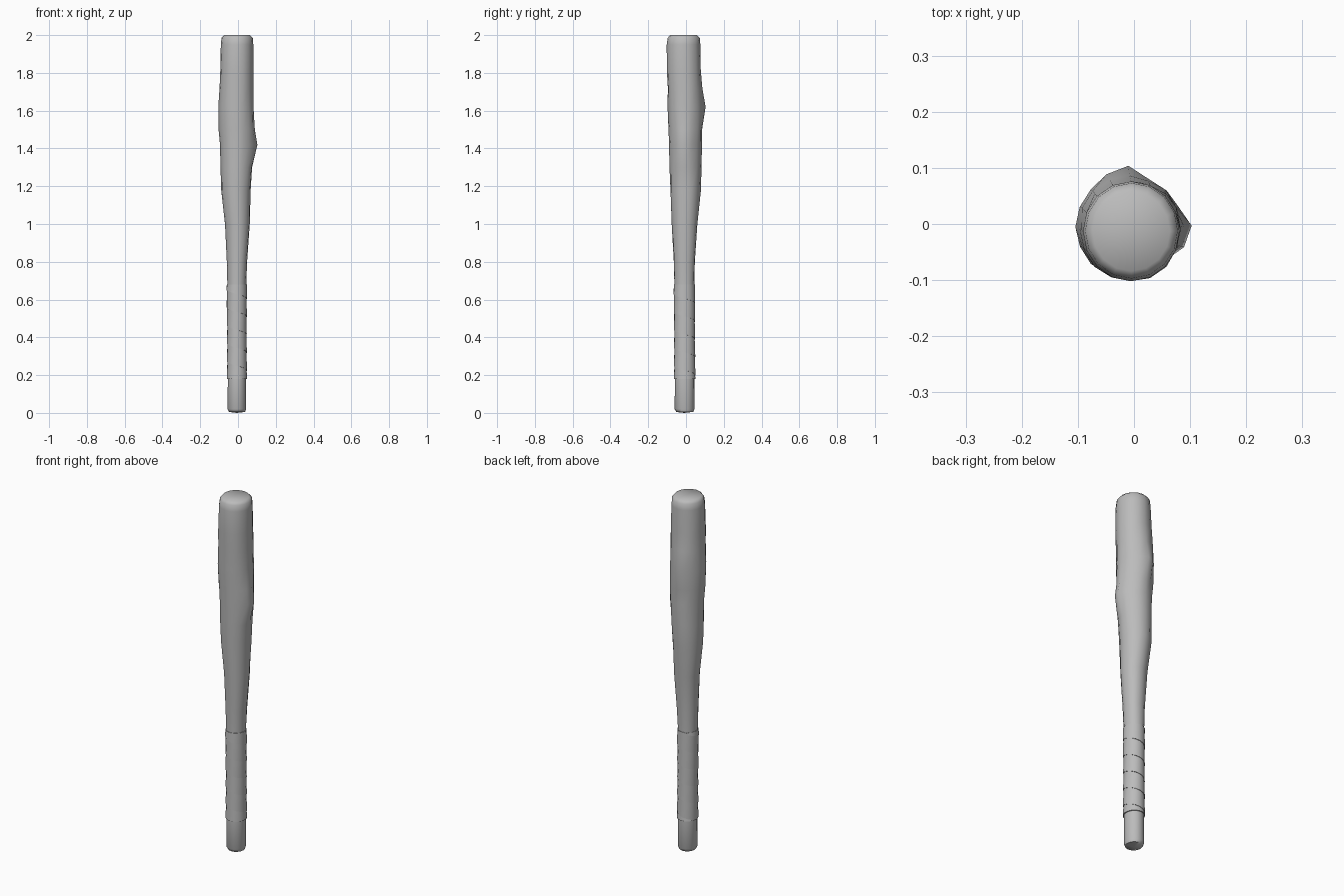
import bpy, bmesh, math, random

if "Cube" in bpy.data.objects:
    bpy.data.objects.remove(bpy.data.objects["Cube"])

random.seed(4)
SIDES = 16
wood = bpy.data.materials.new("plain_grey")
wood.diffuse_color = (0.5, 0.5, 0.5, 1)
wood.use_nodes = True
wood.node_tree.nodes["Principled BSDF"].inputs["Base Color"].default_value = wood.diffuse_color

# Shaft profile: height, x min, x max, y min, y max
PROFILE = [
    (0.005, -.048, .038, -.052, .038), (0.02, -.055, .043, -.060, .045),
    (0.18, -.054, .043, -.059, .045), (0.42, -.053, .041, -.058, .043),
    (0.66, -.056, .043, -.061, .044), (0.80, -.060, .050, -.065, .047),
    (1.00, -.070, .064, -.075, .061), (1.18, -.090, .068, -.083, .078),
    (1.30, -.091, .076, -.086, .083), (1.42, -.094, .083, -.089, .083),
    (1.50, -.101, .084, -.092, .084), (1.62, -.103, .083, -.097, .086),
    (1.72, -.099, .083, -.098, .085), (1.82, -.095, .083, -.102, .079),
    (1.95, -.091, .081, -.102, .076), (1.985, -.087, .078, -.097, .073),
    (2.00, -.074, .064, -.084, .058),
]
# Knots: height, angle, bulge
KNOTS = [(1.42, -0.1, .021), (1.62, 1.7, .018)]


def surface(z, a, extra=0.0):
    """Point on the shaft at height z and angle a, pushed out by extra."""
    for lo, hi in zip(PROFILE, PROFILE[1:]):
        if z <= hi[0]:
            break
    t = min(max((z - lo[0]) / (hi[0] - lo[0]), 0), 1)
    x0, x1, y0, y1 = (p + (q - p) * t for p, q in zip(lo[1:], hi[1:]))
    for kz, ka, size in KNOTS:
        d = (a - ka + math.pi) % math.tau - math.pi
        extra += size * math.exp(-((z - kz) / .06) ** 2 - (d / .4) ** 2)
    return ((x0 + x1) / 2 + ((x1 - x0) / 2 + extra) * math.cos(a),
            (y0 + y1) / 2 + ((y1 - y0) / 2 + extra) * math.sin(a), z)


def finish(bm, name, angle):
    bmesh.ops.recalc_face_normals(bm, faces=bm.faces)
    mesh = bpy.data.meshes.new(name)
    bm.to_mesh(mesh)
    bm.free()
    mesh.materials.append(wood)
    obj = bpy.data.objects.new(name, mesh)
    bpy.context.collection.objects.link(obj)
    bpy.ops.object.select_all(action='DESELECT')
    obj.select_set(True)
    bpy.context.view_layer.objects.active = obj
    bpy.ops.object.shade_smooth_by_angle(angle=math.radians(angle))


# Club shaft, slightly uneven like carved wood
bm = bmesh.new()
rings = []
for row in PROFILE:
    rough = .002 if 0.7 < row[0] < 1.9 else 0
    rings.append([bm.verts.new(surface(row[0], math.tau * i / SIDES,
                                       random.uniform(-rough, rough)))
                  for i in range(SIDES)])
for r0, r1 in zip(rings, rings[1:]):
    for i in range(SIDES):
        j = (i + 1) % SIDES
        bm.faces.new((r0[i], r0[j], r1[j], r1[i]))
# Closed ends, the butt worn to a shallow point
for ring, z in ((rings[0], 0.0), (rings[-1], 1.996)):
    tip = bm.verts.new((-.006, -.01, z))
    for i in range(SIDES):
        bm.faces.new((ring[i], ring[(i + 1) % SIDES], tip))
finish(bm, "club_shaft", 60)

# Grip tape winding down the handle, each turn lapping the one below
LOW, HIGH, PITCH, TURNS = 0.18, 0.68, 0.095, 6.3
bm = bmesh.new()
strip = []
for i in range(int(TURNS * SIDES) + 1):
    a = 2.2 + math.tau * i / SIDES
    top = HIGH + 0.09 - PITCH * i / SIDES
    z1 = min(max(top, LOW + .004), HIGH)
    z0 = min(max(top - PITCH * 1.08, LOW), HIGH - .004)
    strip.append([bm.verts.new(surface(z, a, e)) for z, e in
                  ((z0, .0005), (z0, .006), (z1, .003), (z1, .0005))])
for s0, s1 in zip(strip, strip[1:]):
    for k in range(4):
        m = (k + 1) % 4
        bm.faces.new((s0[k], s1[k], s1[m], s0[m]))
bm.faces.new(strip[0])
bm.faces.new(strip[-1])
finish(bm, "grip_tape", 40)
